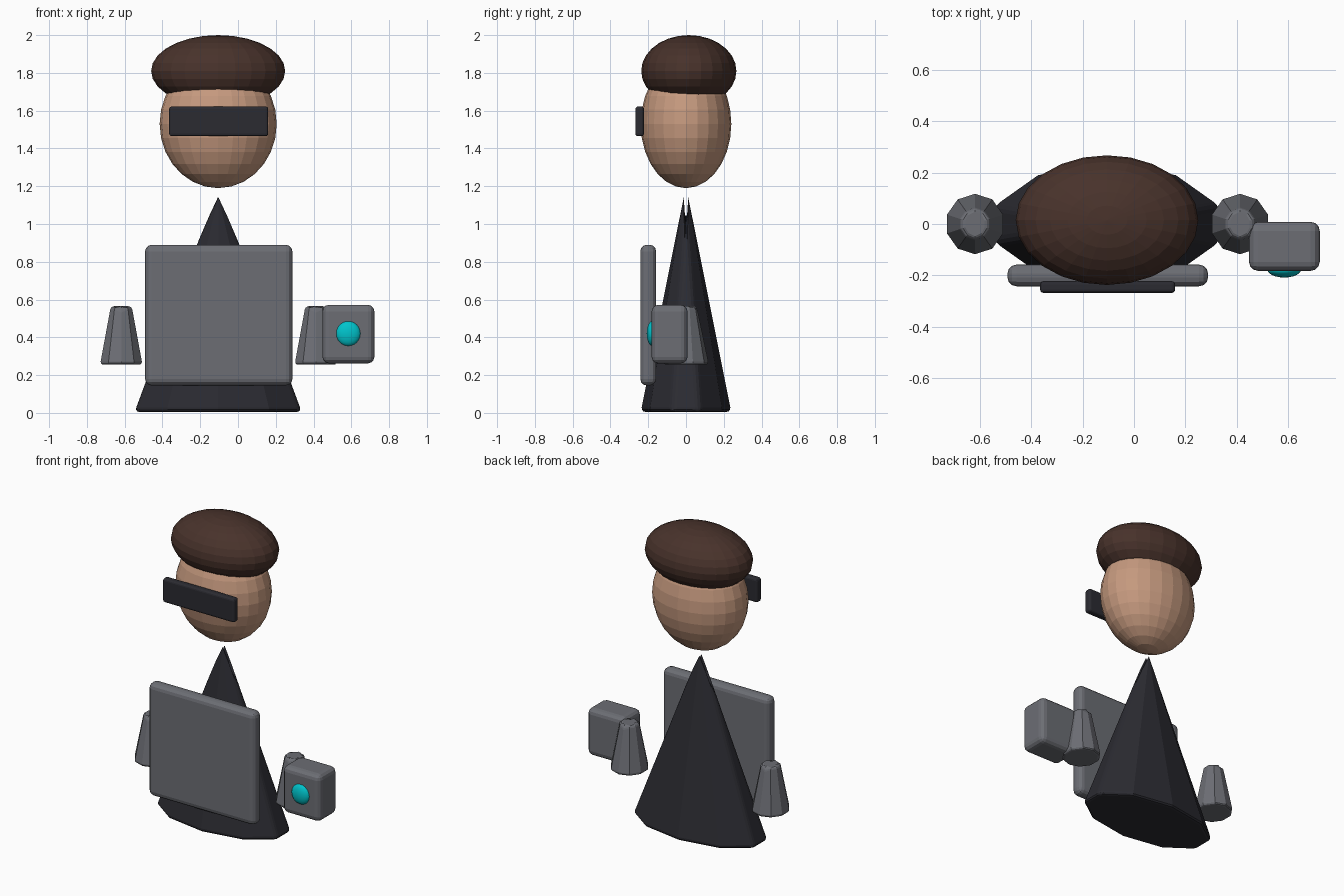
import bpy, math

if "Cube" in bpy.data.objects:
    bpy.data.objects.remove(bpy.data.objects["Cube"])


def material(name, rgb):
    m = bpy.data.materials.new(name)
    m.diffuse_color = (*rgb, 1)
    m.use_nodes = True
    m.node_tree.nodes["Principled BSDF"].inputs["Base Color"].default_value = m.diffuse_color
    return m


SKIN = material("skin", (0.56, 0.32, 0.21))
HAIR = material("dark brown", (0.065, 0.032, 0.024))
CLOTH = material("charcoal", (0.024, 0.024, 0.031))
GREY = material("steel grey", (0.15, 0.155, 0.175))
CYAN = material("cyan", (0.0, 0.55, 0.6))


def finish(name, mat, scale, bevel=0):
    o = bpy.context.object
    o.name = name
    o.scale = scale
    bpy.ops.object.transform_apply(location=False, rotation=False, scale=True)
    o.data.materials.append(mat)
    if bevel:
        b = o.modifiers.new("rounded edges", "BEVEL")
        b.width, b.segments = bevel, 3
        b.limit_method = "ANGLE"
        b.angle_limit = math.radians(50)
    return o


def ball(name, mat, loc, radii, seg=24, rings=14):
    bpy.ops.mesh.primitive_uv_sphere_add(segments=seg, ring_count=rings, radius=1, location=loc)
    return finish(name, mat, radii)


def box(name, mat, lo, hi, bevel):
    bpy.ops.mesh.primitive_cube_add(size=1, location=[(a + b) / 2 for a, b in zip(lo, hi)])
    return finish(name, mat, [b - a for a, b in zip(lo, hi)], bevel)


def cone(name, mat, x, z0, z1, r0, r1, sy, sides, bevel):
    bpy.ops.mesh.primitive_cone_add(vertices=sides, radius1=r0, radius2=r1, depth=z1 - z0,
                                    location=(x, 0, (z0 + z1) / 2))
    return finish(name, mat, (1, sy, 1), bevel)


# Head with cap of hair and visor
ball("head", SKIN, (-0.105, 0, 1.53), (0.31, 0.24, 0.34))
ball("hair", HAIR, (-0.105, 0.015, 1.81), (0.355, 0.252, 0.19))
box("visor", CLOTH, (-0.365, -0.268, 1.465), (0.16, -0.222, 1.622), 0.014)

# Flattened cone robe and front panel
cone("robe", CLOTH, -0.105, 0.005, 1.2, 0.465, 0, 0.515, 10, 0.025)
box("chest_panel", GREY, (-0.492, -0.242, 0.145), (0.288, -0.158, 0.89), 0.035)

# Tapered hands on both sides
for side, x in (("left", -0.618), ("right", 0.412)):
    hand = cone(side + "_hand", GREY, x, 0.255, 0.565, 0.118, 0.058, 1.03, 10, 0.018)
    # Sunken rim at the front and back of the open end
    for v in hand.data.vertices:
        if v.co.z > 0 and abs(v.co.x) < 0.03:
            v.co.z -= 0.015

# Hand-held device with a glowing lens
box("device", GREY, (0.447, -0.182, 0.262), (0.722, 0.008, 0.572), 0.035)
ball("lens", CYAN, (0.584, -0.178, 0.42), (0.065, 0.03, 0.066), 24, 12)
bpy.ops.object.shade_smooth_by_angle()
